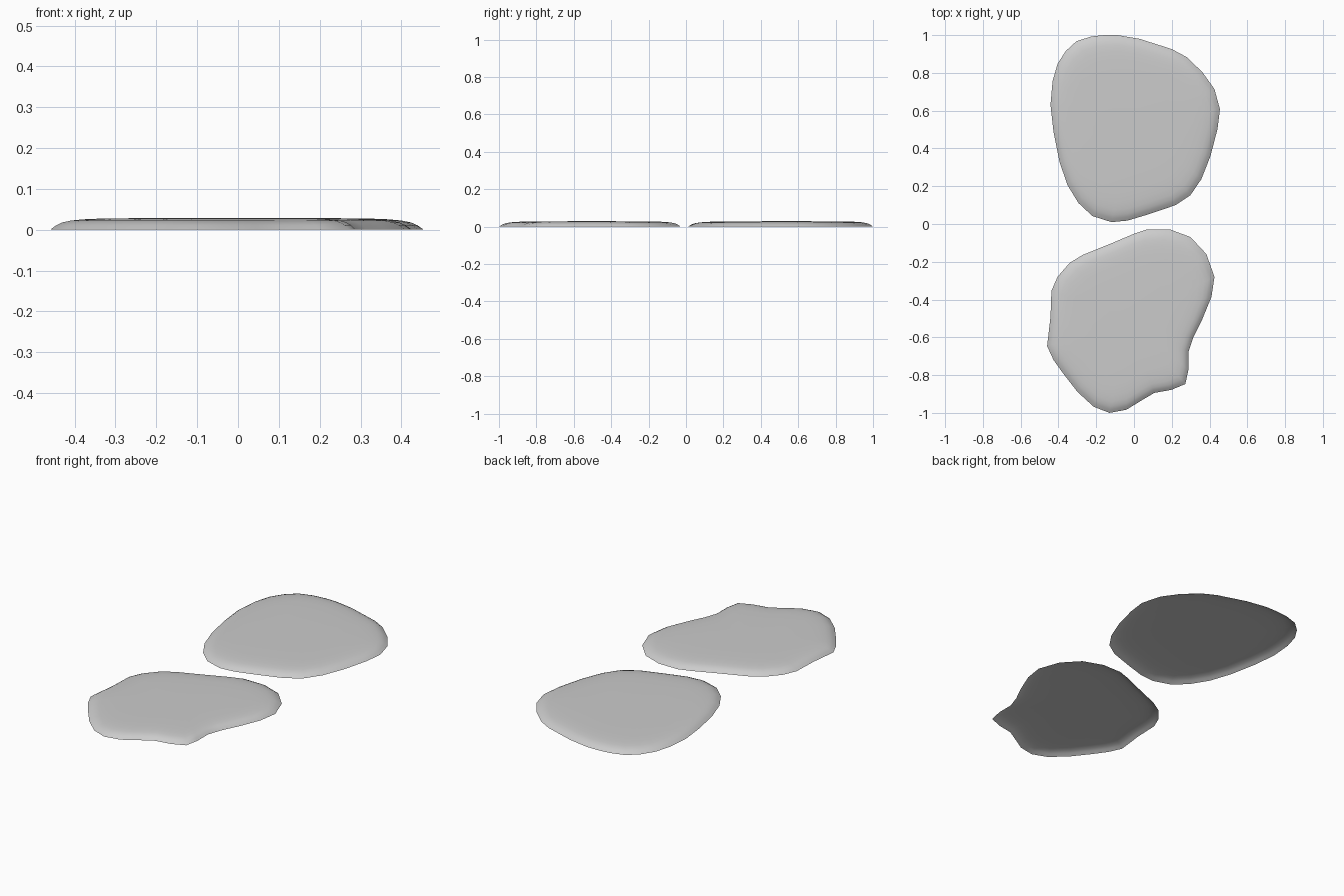
import bpy, bmesh

stone_mat = bpy.data.materials.new("light grey stone")
stone_mat.diffuse_color = (0.6, 0.6, 0.6, 1)

# Domed edge: (outline scale, height), open underneath
PROFILE = [(1.0, 0.0), (0.965, 0.011), (0.93, 0.018), (0.88, 0.0225),
           (0.81, 0.0255), (0.70, 0.0275), (0.45, 0.0285)]


def make_stone(name, outline, centre):
    bm = bmesh.new()
    cx, cy = centre
    pts = outline[::-1]  # counter-clockwise, so faces point outwards
    rings = [[bm.verts.new((cx + (x - cx) * s, cy + (y - cy) * s, z)) for x, y in pts]
             for s, z in PROFILE]
    n = len(pts)
    for low, high in zip(rings, rings[1:]):
        for i in range(n):
            j = (i + 1) % n
            bm.faces.new((low[i], low[j], high[j], high[i]))
    top = bm.verts.new((cx, cy, 0.029))
    for i in range(n):
        bm.faces.new((rings[-1][i], rings[-1][(i + 1) % n], top))
    for f in bm.faces:
        f.smooth = True
    mesh = bpy.data.meshes.new(name)
    bm.to_mesh(mesh)
    bm.free()
    mesh.materials.append(stone_mat)
    ob = bpy.data.objects.new(name, mesh)
    bpy.context.collection.objects.link(ob)


# Rounded stone at the back
make_stone("back_stepping_stone", [
    (-.156, 1.0), (-.087, 1.0), (.03, .98), (.20, .926), (.278, .884), (.362, .804),
    (.426, .714), (.455, .608), (.442, .503), (.405, .36), (.357, .238), (.299, .153),
    (.22, .10), (.082, .053), (-.034, .018), (-.119, .01), (-.22, .042), (-.294, .111),
    (-.352, .206), (-.394, .328), (-.426, .487), (-.442, .63), (-.431, .757),
    (-.405, .847), (-.362, .915), (-.304, .968), (-.225, .993)], (0.0, 0.55))

# Irregular stone at the front
make_stone("front_stepping_stone", [
    (.071, -.028), (.188, -.028), (.299, -.069), (.383, -.159), (.426, -.28),
    (.41, -.386), (.362, -.503), (.315, -.598), (.288, -.677), (.288, -.772),
    (.272, -.847), (.198, -.878), (.108, -.894), (.045, -.931), (-.04, -.983),
    (-.13, -1.0), (-.214, -.967), (-.299, -.889), (-.373, -.794), (-.426, -.72),
    (-.46, -.646), (-.442, -.492), (-.437, -.354), (-.405, -.28), (-.341, -.206),
    (-.272, -.164), (-.114, -.10), (-.003, -.053)], (-0.03, -0.5))
